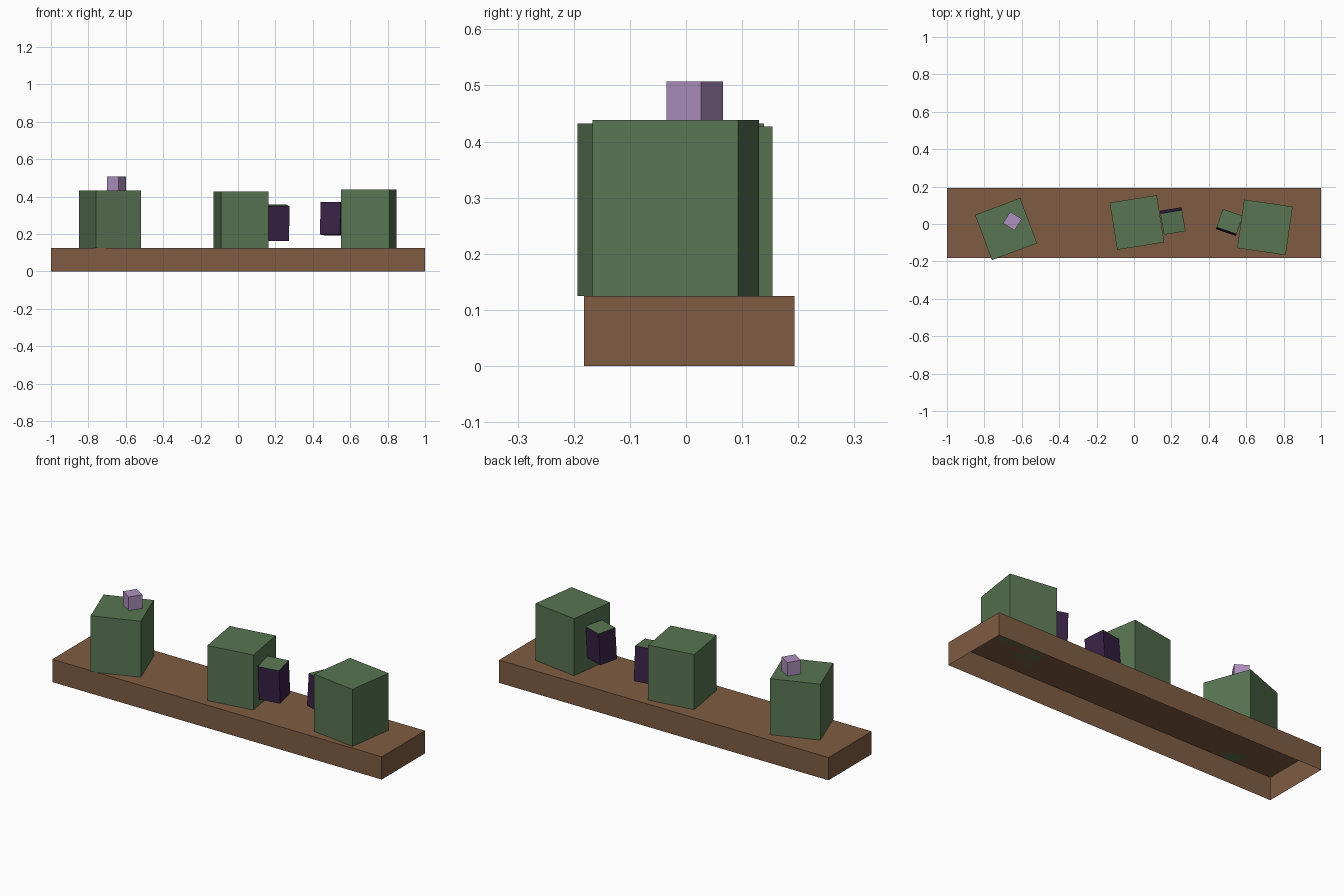
import bpy, bmesh
from math import radians
from mathutils import Euler

default = bpy.data.objects.get("Cube")
if default:
    bpy.data.objects.remove(default, do_unlink=True)


def make_material(name, rgb):
    mat = bpy.data.materials.new(name)
    mat.use_nodes = True
    color = (*rgb, 1)
    mat.diffuse_color = color
    mat.node_tree.nodes["Principled BSDF"].inputs["Base Color"].default_value = color
    return mat


brown = make_material("earth brown", (0.212, 0.107, 0.055))
green = make_material("cactus green", (0.098, 0.178, 0.084))
purple = make_material("dark purple", (0.040, 0.016, 0.062))
lilac = make_material("lilac", (0.418, 0.279, 0.521))


def make_box(name, center, size, materials, turn=0, tilt=0, open_bottom=False):
    """Box turned about z and tilted about its own x; a second material goes on top."""
    bm = bmesh.new()
    bmesh.ops.create_cube(bm, size=1)
    bmesh.ops.scale(bm, vec=size, verts=bm.verts)
    bm.normal_update()
    for face in bm.faces:
        if len(materials) > 1 and face.normal.z > 0.5:
            face.material_index = 1
    if open_bottom:
        bottom = [f for f in bm.faces if f.normal.z < -0.5]
        bmesh.ops.delete(bm, geom=bottom, context='FACES')
    mesh = bpy.data.meshes.new(name)
    bm.to_mesh(mesh)
    bm.free()
    for mat in materials:
        mesh.materials.append(mat)
    obj = bpy.data.objects.new(name, mesh)
    obj.location = center
    obj.rotation_euler = Euler((radians(tilt), 0, radians(turn)))
    bpy.context.collection.objects.link(obj)
    return obj


# Long planter, hollow underneath
ground = 0.125
make_box("planter", (0, 0.0055, ground / 2), (2, 0.375, ground), [brown], open_bottom=True)

# Three square cactus trunks: name, x, y, width, top height, turn
trunks = [
    ("right_trunk", -0.684, -0.027, 0.258, 0.432, 20.5),
    ("middle_trunk", 0.016, 0.008, 0.255, 0.427, 9),
    ("left_trunk", 0.700, -0.018, 0.262, 0.438, -8.2),
]
for name, x, y, width, top, turn in trunks:
    height = top - ground
    make_box(name, (x, y, ground + height / 2), (width, width, height), [green], turn)

# Side arms with green tops, each leaning slightly
make_box("middle_arm", (0.207, 0.016, 0.259), (0.117, 0.115, 0.188), [purple, green], 9.5, 4.5)
make_box("left_arm", (0.510, 0.008, 0.281), (0.113, 0.103, 0.175), [purple, green], -19, -3.5)

# Flower on the right trunk
make_box("flower", (-0.650, 0.0155, 0.4695), (0.073, 0.073, 0.075), [lilac], -32.5)
